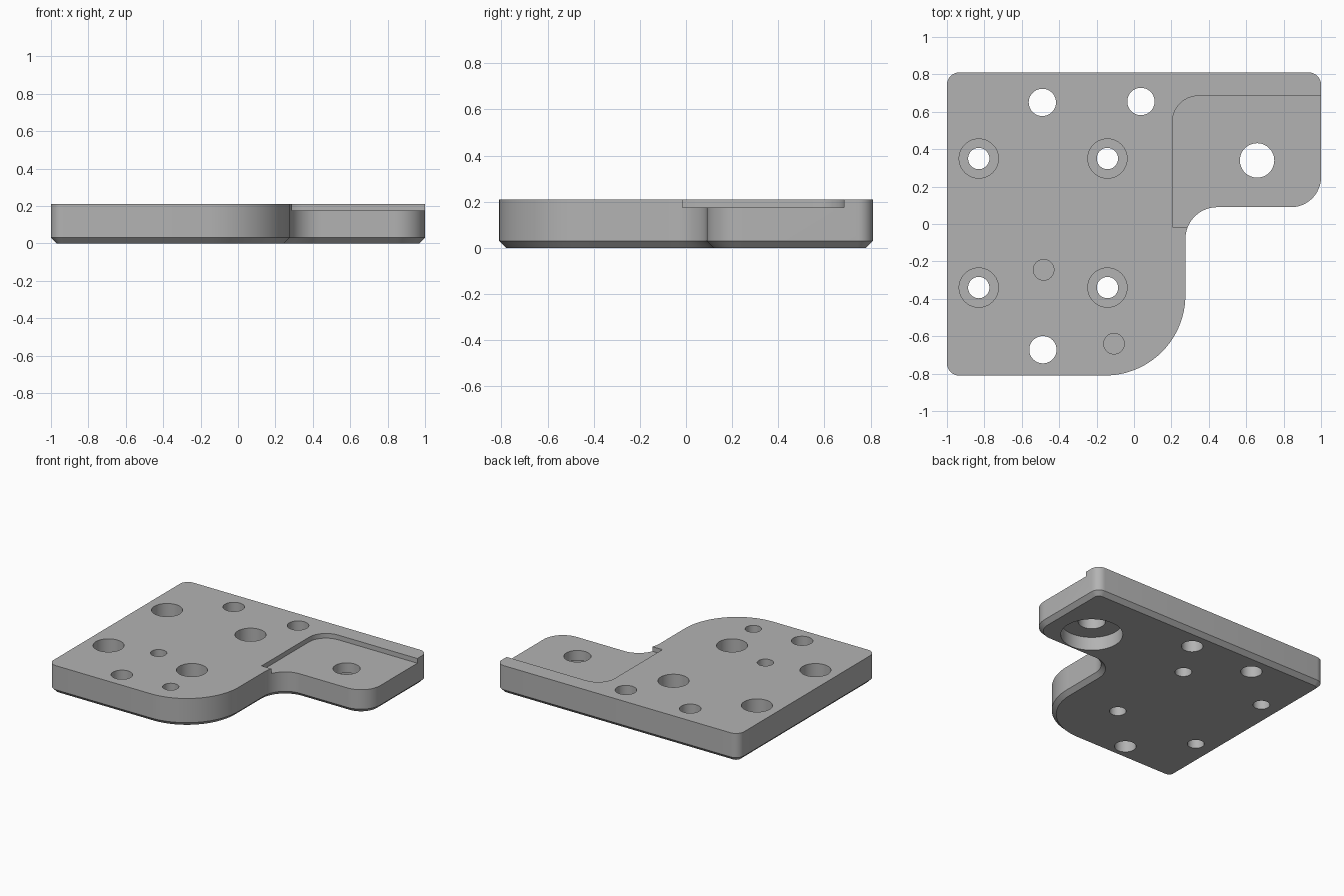
import bpy, bmesh, math
from mathutils import Vector

if "Cube" in bpy.data.objects:
    bpy.data.objects.remove(bpy.data.objects["Cube"])

HEIGHT, CHAMFER, POCKET_Z = 0.21, 0.03, 0.175

grey = bpy.data.materials.new("plain grey")
grey.use_nodes = True
COLOUR = (0.45, 0.45, 0.45, 1)
grey.diffuse_color = COLOUR
grey.node_tree.nodes["Principled BSDF"].inputs["Base Color"].default_value = COLOUR


def rounded(corners, inset=0.0):
    """Outline through (x, y, radius) corners, anticlockwise, moved inward by inset."""
    points = []
    for i, (x, y, r) in enumerate(corners):
        p = Vector((x, y))
        a = (p - Vector(corners[i - 1][:2])).normalized()
        b = (Vector(corners[(i + 1) % len(corners)][:2]) - p).normalized()
        turn = 1 if a.cross(b) > 0 else -1
        if r == 0:
            points.append(p)
            continue
        centre = p + (b - a) * r
        radius = r - turn * inset
        steps = max(8, round(r * 75))
        for k in range(steps + 1):
            t = k / steps * math.pi / 2
            points.append(centre + (a * math.sin(t) - b * math.cos(t)) * radius)
    return points


def loft(name, layers):
    """Solid from matching outlines, given as (points, z) from bottom to top."""
    bm = bmesh.new()
    rings = [[bm.verts.new((p.x, p.y, z)) for p in pts] for pts, z in layers]
    bm.faces.new(rings[0][::-1])
    bm.faces.new(rings[-1])
    n = len(rings[0])
    for low, high in zip(rings, rings[1:]):
        for i in range(n):
            j = (i + 1) % n
            bm.faces.new((low[i], low[j], high[j], high[i]))
    mesh = bpy.data.meshes.new(name)
    bm.to_mesh(mesh)
    bm.free()
    mesh.materials.append(grey)
    obj = bpy.data.objects.new(name, mesh)
    bpy.context.collection.objects.link(obj)
    return obj


# Plate body with a chamfered lower rim
corners = [(-1, -0.81, 0.065), (0.275, -0.81, 0.43), (0.275, 0.09, 0.17),
           (1, 0.09, 0.16), (1, 0.81, 0.065), (-1, 0.81, 0.065)]
plate = loft("mounting_plate", [(rounded(corners, CHAMFER), 0),
                                (rounded(corners), CHAMFER),
                                (rounded(corners), HEIGHT)])
bpy.context.view_layer.objects.active = plate
plate.select_set(True)


def cut(cutter):
    cutter.hide_render = True
    mod = plate.modifiers.new("cut", "BOOLEAN")
    mod.operation = "DIFFERENCE"
    mod.solver = "EXACT"
    mod.object = cutter
    bpy.ops.object.modifier_apply(modifier=mod.name)
    bpy.data.objects.remove(cutter)


def drill(x, y, radius, low=-0.1, high=0.4):
    ring = [Vector((x + radius * math.cos(k * math.tau / 48),
                    y + radius * math.sin(k * math.tau / 48))) for k in range(48)]
    cut(loft("drill", [(ring, low), (ring, high)]))


# Shallow corner pocket open to the side
pocket = [(0.205, -0.015, 0), (1.2, -0.015, 0), (1.2, 0.685, 0), (0.205, 0.685, 0.14)]
cut(loft("pocket", [(rounded(pocket), POCKET_Z), (rounded(pocket), 0.4)]))

# Plain through holes
for x, y in ((-0.49, 0.65), (0.037, 0.655), (-0.487, -0.672)):
    drill(x, y, 0.073)

# Counterbored screw holes
for x in (-0.83, -0.142):
    for y in (0.35, -0.34):
        drill(x, y, 0.057)
        drill(x, y, 0.105, low=0.09)

# Blind pin holes
for x, y in ((-0.483, -0.245), (-0.107, -0.64)):
    drill(x, y, 0.055, low=0.08)

# Large hole, counterbored from below
drill(0.658, 0.34, 0.092)
drill(0.658, 0.34, 0.21, high=0.1)

bpy.ops.object.shade_smooth_by_angle(angle=math.radians(30))
